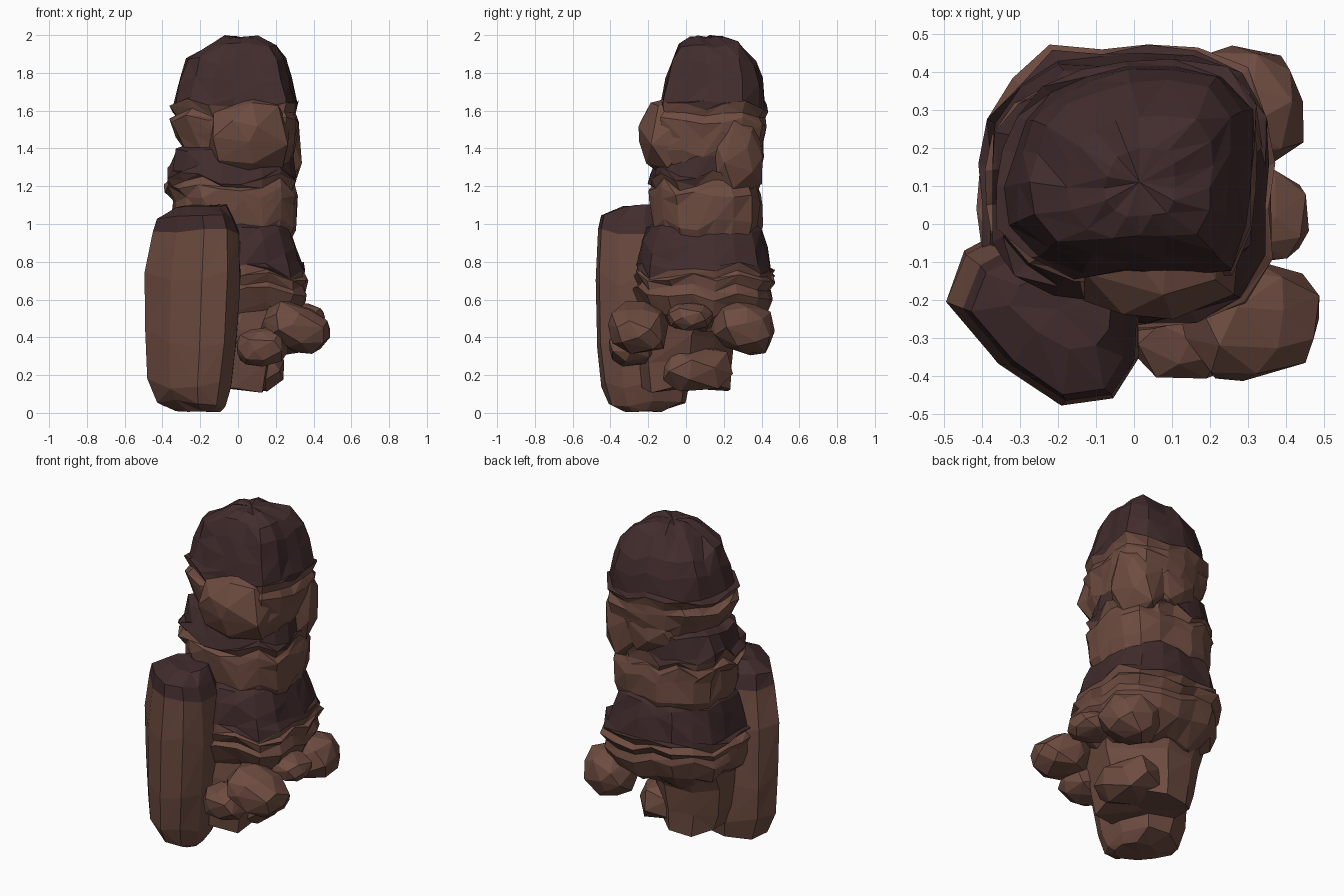
import bpy, bmesh, math, random
from mathutils import Vector, Euler

random.seed(11)


def material(name, rgb):
    m = bpy.data.materials.new(name)
    m.diffuse_color = (*rgb, 1)
    return m


BROWN = material("brown rock", (0.155, 0.072, 0.052))
DARK = material("dark rock top", (0.054, 0.025, 0.026))


def finish(bm, name):
    bmesh.ops.recalc_face_normals(bm, faces=bm.faces)
    me = bpy.data.meshes.new(name)
    bm.to_mesh(me)
    bm.free()
    me.materials.append(BROWN)
    me.materials.append(DARK)
    ob = bpy.data.objects.new(name, me)
    bpy.context.collection.objects.link(ob)
    return ob


def squarish(n, p=3.0, back_cut=1.08):
    """Rounded-square outline in the -1..1 box, with the left corners cut."""
    pts = []
    for i in range(n):
        a = 2 * math.pi * (i + 0.5) / n
        c, s = math.cos(a), math.sin(a)
        r = (abs(c) ** p + abs(s) ** p) ** (-1 / p)
        if c < 0:
            r = min(r, back_cut if s > 0.1 else 1.1)
        pts.append((c * r, s * r))
    return pts


def stack(name, outline, rings, dark_from, jitter=0.04, wave=0.0):
    """Loft of rings (z, x0, x1, y0, y1, z jitter); faces above a ring are dark."""
    bm = bmesh.new()
    n = len(outline)
    lean = [1 - random.random() * jitter for _ in outline]
    lift = [random.uniform(-wave, wave) for _ in outline]   # ragged ledge line
    loops = []
    for r, (z, x0, x1, y0, y1, zj) in enumerate(rings):
        loop = []
        inner = 0 < r < len(rings) - 2
        for (u, v), k, w in zip(outline, lean, lift):
            k *= 1 + random.uniform(-jitter, jitter) * 0.6
            loop.append(bm.verts.new(((x0 + x1) / 2 + u * k * (x1 - x0) / 2,
                                      (y0 + y1) / 2 + v * k * (y1 - y0) / 2,
                                      z + w * inner + random.uniform(-zj, zj))))
        loops.append(loop)
    for r in range(len(loops) - 1):
        a, b = loops[r], loops[r + 1]
        for i in range(n):
            j = (i + 1) % n
            if random.random() < 0.5:
                tris = ((a[i], a[j], b[j]), (a[i], b[j], b[i]))
            else:
                tris = ((a[i], a[j], b[i]), (a[j], b[j], b[i]))
            for t in tris:
                bm.faces.new(t).material_index = int(r >= dark_from)
    for loop, ring, mat in ((loops[0], rings[0], 0), (loops[-1], rings[-1], 1)):
        mid = bm.verts.new(((ring[1] + ring[2]) / 2, (ring[3] + ring[4]) / 2, ring[0]))
        for i in range(n):
            bm.faces.new((loop[i], loop[(i + 1) % n], mid)).material_index = mat
    return finish(bm, name)


def rock(name, centre, half, tilt=(0, 0, 0), n=30, p=2.8):
    """Faceted boulder: hull of points spread over a blocky ellipsoid."""
    bm = bmesh.new()
    rot = Euler(tilt).to_matrix()
    for i in range(n):
        z = 1 - 2 * (i + 0.5) / n
        a = i * 2.39996 + random.uniform(-0.25, 0.25)
        r = math.sqrt(1 - z * z)
        d = Vector((r * math.cos(a), r * math.sin(a), z))
        d /= sum(abs(c) ** p for c in d) ** (1 / p)
        d *= random.uniform(0.93, 1.0)
        bm.verts.new(Vector(centre) + rot @ Vector([d[k] * half[k] for k in range(3)]))
    res = bmesh.ops.convex_hull(bm, input=bm.verts)
    junk = {g for g in res["geom_interior"] + res["geom_unused"]
            if isinstance(g, bmesh.types.BMVert)}
    bmesh.ops.delete(bm, geom=list(junk), context='VERTS')
    return finish(bm, name)


# spire: crown, waist and skirt, each with a dark upper part
stack("crown", squarish(18, 5, 0.95), [
    (1.24, -0.24, 0.25, -0.08, 0.34, 0.02),
    (1.38, -0.28, 0.31, -0.14, 0.40, 0.02),
    (1.47, -0.34, 0.32, -0.15, 0.42, 0.02),
    (1.54, -0.38, 0.33, -0.15, 0.43, 0.02),
    (1.58, -0.34, 0.31, -0.13, 0.42, 0.015),
    (1.63, -0.38, 0.33, -0.14, 0.44, 0.02),
    (1.65, -0.35, 0.32, -0.13, 0.42, 0.02),
    (1.76, -0.32, 0.29, -0.11, 0.41, 0.02),
    (1.86, -0.28, 0.26, -0.08, 0.38, 0.025),
    (1.95, -0.18, 0.21, -0.04, 0.29, 0.02),
    (1.99, -0.08, 0.11, 0.02, 0.20, 0.01)], 5, 0.045, 0.03)

stack("waist", squarish(20, 3.5), [
    (0.88, -0.30, 0.26, -0.15, 0.36, 0.02),
    (1.00, -0.36, 0.30, -0.18, 0.40, 0.02),
    (1.12, -0.36, 0.31, -0.20, 0.40, 0.02),
    (1.18, -0.40, 0.31, -0.20, 0.39, 0.02),
    (1.21, -0.36, 0.30, -0.18, 0.38, 0.02),
    (1.25, -0.39, 0.31, -0.20, 0.39, 0.04),
    (1.27, -0.37, 0.30, -0.18, 0.38, 0.03),
    (1.38, -0.34, 0.28, -0.15, 0.37, 0.02),
    (1.43, -0.24, 0.22, -0.08, 0.30, 0.01)], 5, 0.06, 0.035)

stack("skirt", squarish(20, 3.5), [
    (0.44, -0.28, 0.22, -0.17, 0.30, 0.02),
    (0.54, -0.38, 0.33, -0.24, 0.42, 0.02),
    (0.63, -0.41, 0.37, -0.28, 0.46, 0.02),
    (0.67, -0.40, 0.36, -0.26, 0.45, 0.015),
    (0.71, -0.42, 0.37, -0.28, 0.48, 0.015),
    (0.73, -0.39, 0.35, -0.26, 0.45, 0.015),
    (0.76, -0.41, 0.36, -0.27, 0.47, 0.03),
    (0.78, -0.39, 0.34, -0.26, 0.45, 0.03),
    (0.88, -0.37, 0.31, -0.24, 0.43, 0.02),
    (0.96, -0.34, 0.28, -0.21, 0.41, 0.025),
    (1.02, -0.27, 0.24, -0.14, 0.35, 0.01)], 6, 0.05, 0.03)

# blunt foot under the skirt, with a lump at its back right
foot_outline = [(-0.9, -0.9), (0.2, -1), (0.9, -0.8), (1, 0.1), (0.6, 0.6),
                (0.1, 1), (-0.55, 0.97), (-0.97, 0.6)]
foot = stack("foot", foot_outline, [
    (0.13, -0.30, 0.16, -0.24, 0.24, 0.03),
    (0.26, -0.33, 0.18, -0.25, 0.24, 0.03),
    (0.42, -0.35, 0.23, -0.25, 0.26, 0.03),
    (0.56, -0.36, 0.28, -0.22, 0.34, 0.02)], 99, 0.03)
foot.data.polygons.foreach_set("material_index", [0] * len(foot.data.polygons))
rock("foot_lump", (0.09, 0.05, 0.235), (0.15, 0.19, 0.12), (0, 0.1, 0.3), 20, 4)

# tall boulder at the front left
tall_outline = [(-1, 0.1), (-0.46, -0.56), (0.18, -1.0), (0.72, -0.93), (0.97, -0.5),
                (1, 0.15), (0.65, 0.9), (-0.1, 1.0), (-0.8, 0.6)]
stack("tall_boulder", tall_outline, [
    (0.008, -0.33, -0.09, -0.33, -0.12, 0.008),
    (0.05, -0.43, -0.06, -0.41, 0.00, 0.02),
    (0.16, -0.48, -0.03, -0.45, 0.02, 0.04),
    (0.40, -0.495, 0.00, -0.475, 0.03, 0.06),
    (0.70, -0.495, 0.02, -0.48, 0.02, 0.06),
    (0.96, -0.45, 0.01, -0.47, -0.02, 0.015),
    (1.04, -0.43, -0.02, -0.45, -0.05, 0.015),
    (1.095, -0.33, -0.06, -0.33, -0.12, 0.01)], 5, 0.02)

# bulges set into the upper spire: name, centre, half size, tilt
bulges = [
    ("front_bulge", (0.06, -0.07, 1.46), (0.23, 0.18, 0.215), (0.1, -0.15, 0)),
    ("back_right_bulge", (0.18, 0.26, 1.38), (0.16, 0.16, 0.23), (0, 0, 0.5)),
    ("back_bulge", (0.02, 0.28, 1.40), (0.19, 0.14, 0.17), (0, 0.1, 0)),
]
# loose boulders clinging below the skirt
boulders = [
    ("front_right_boulder", (0.31, -0.25, 0.45), (0.19, 0.16, 0.125), (0, 0.35, 0.2)),
    ("small_front_boulder", (0.13, -0.29, 0.35), (0.14, 0.125, 0.105), (0.1, -0.15, 0)),
    ("back_right_boulder", (0.29, 0.31, 0.45), (0.16, 0.17, 0.14), (-0.3, 0, 0.3)),
    ("right_boulder", (0.33, 0.02, 0.51), (0.135, 0.125, 0.075), (0, 0.1, 0)),
]
for spec in bulges + boulders:
    rock(*spec)
